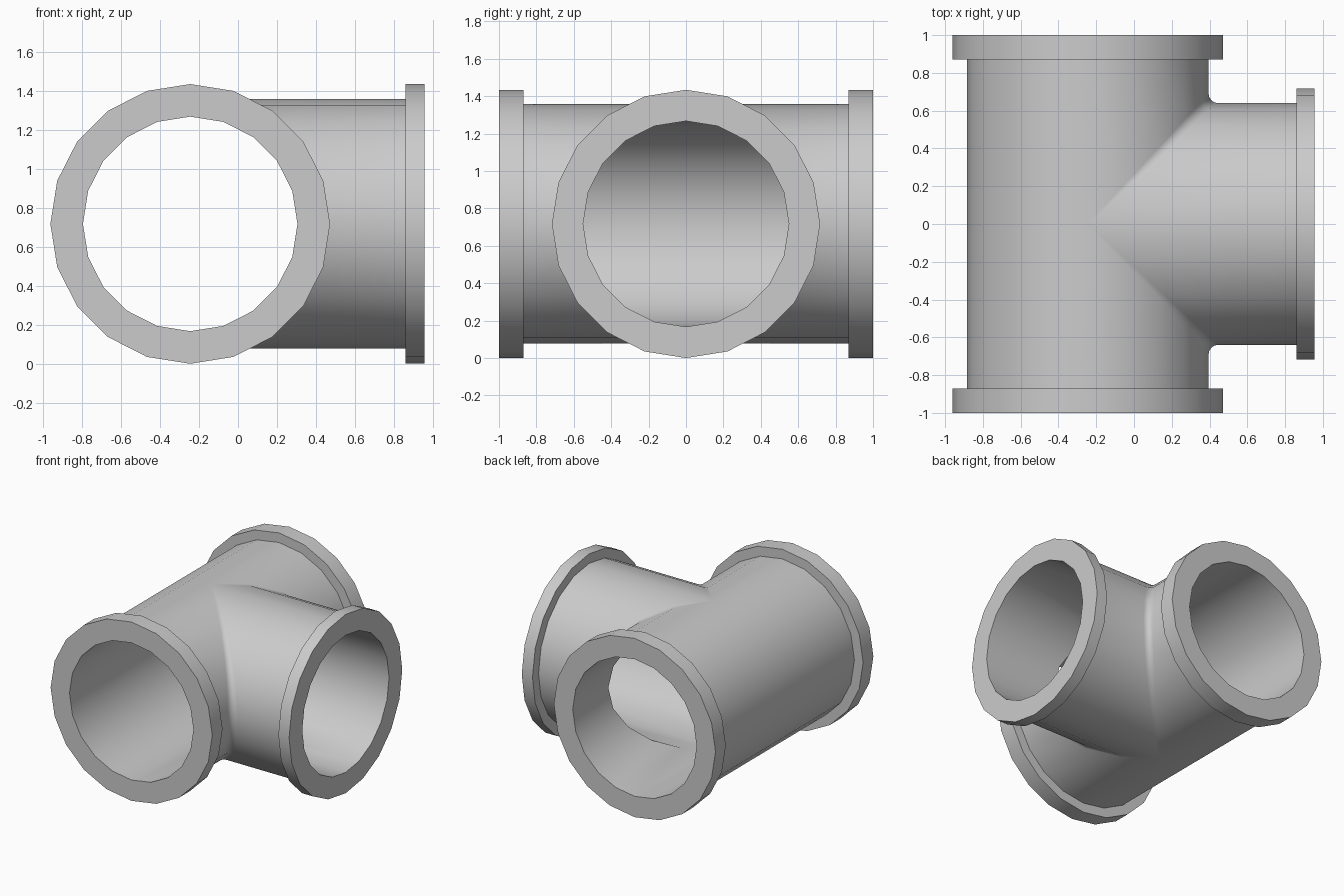
import bpy, bmesh, math

if "Cube" in bpy.data.objects:
    bpy.data.objects.remove(bpy.data.objects["Cube"])

CX, CZ = -0.245, 0.717             # axis of the main pipe
BORE, PIPE, RIM = 0.55, 0.64, 0.717  # radii
MAIN_IN, MAIN_OUT = 0.87, 1.0      # main flange, along y
SIDE_IN, SIDE_OUT = 0.86, 0.955    # branch flange, along x
HALF = 10                          # 20-sided pipes
FILLET = 0.05


def front_section(a):
    """Closed wall outline turning from the main pipe into the branch."""
    s, c = abs(math.sin(a)), math.cos(a)
    main = lambda r, y: (CX + r * s, y, CZ + r * c)
    side = lambda r, x: (x, r * s, CZ + r * c)
    pts = [main(PIPE, MAIN_IN)]
    # rounded inside corner, fading out at top and bottom
    d = FILLET * s
    for i in range(5):
        t = math.pi / 2 * i / 4
        pts.append((CX + PIPE * s + d * (1 - math.cos(t)),
                    PIPE * s + d * (1 - math.sin(t)), CZ + PIPE * c))
    # branch flange
    pts += [side(PIPE, SIDE_IN), side(RIM, SIDE_IN),
            side(RIM, SIDE_OUT), side(BORE, SIDE_OUT)]
    # mitred bore and main flange
    pts += [main(BORE, BORE * s), main(BORE, MAIN_OUT),
            main(RIM, MAIN_OUT), main(RIM, MAIN_IN), pts[0]]
    return pts


def back_section(a):
    """Wall outline of the plain back half of the main pipe."""
    s, c = abs(math.sin(a)), math.cos(a)
    outline = [(PIPE, 0), (PIPE, MAIN_IN), (RIM, MAIN_IN),
               (RIM, MAIN_OUT), (BORE, MAIN_OUT), (BORE, 0)]
    return [(CX - r * s, y, CZ + r * c) for r, y in outline]


def loft(bm, section, sign):
    rows = []
    for i in range(HALF + 1):
        pts = section(math.pi * i / HALF)
        rows.append([bm.verts.new((x, sign * y, z)) for x, y, z in pts])
    for r0, r1 in zip(rows, rows[1:]):
        for j in range(len(r0) - 1):
            bm.faces.new((r0[j], r0[j + 1], r1[j + 1], r1[j]))


# tee body with its three flanges as one closed wall
bm = bmesh.new()
for sign in (1, -1):
    loft(bm, front_section, sign)
    loft(bm, back_section, sign)
bmesh.ops.remove_doubles(bm, verts=bm.verts, dist=0.0005)
bmesh.ops.recalc_face_normals(bm, faces=bm.faces)
mesh = bpy.data.meshes.new("tee_pipe_fitting")
bm.to_mesh(mesh)
bm.free()
tee = bpy.data.objects.new("tee_pipe_fitting", mesh)
bpy.context.collection.objects.link(tee)

# smooth walls, sharp flange edges
bpy.context.view_layer.objects.active = tee
tee.select_set(True)
bpy.ops.object.shade_smooth_by_angle(angle=math.radians(35))
